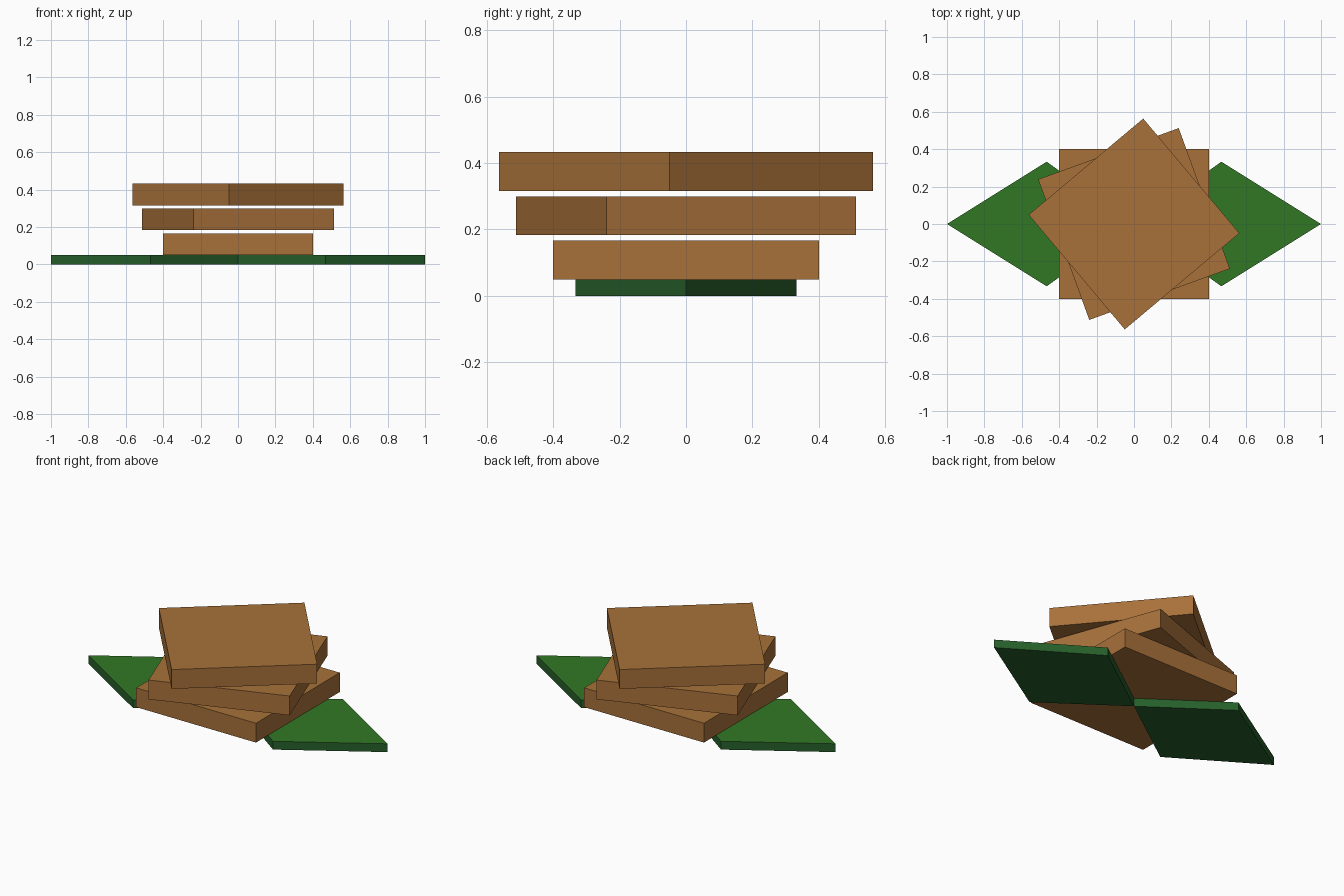
import bpy
import bmesh
from math import radians

cube = bpy.data.objects.get("Cube")
if cube:
    bpy.data.objects.remove(cube, do_unlink=True)


def make_material(name, color):
    mat = bpy.data.materials.new(name)
    mat.use_nodes = True
    mat.diffuse_color = color
    mat.node_tree.nodes["Principled BSDF"].inputs["Base Color"].default_value = color
    return mat


brown = make_material("warm_brown", (0.39, 0.165, 0.042, 1))
leaf_green = make_material("leaf_green", (0.031, 0.185, 0.018, 1))
dark_green = make_material("dark_green", (0.02, 0.117, 0.024, 1))


def make_prism(name, outline, bottom, height, materials):
    """Extrude a counter-clockwise outline upward; a second material goes on the top."""
    bm = bmesh.new()
    base = bm.faces.new([bm.verts.new((x, y, bottom)) for x, y in outline])
    result = bmesh.ops.extrude_face_region(bm, geom=[base], use_keep_orig=True)
    top_verts = [v for v in result["geom"] if isinstance(v, bmesh.types.BMVert)]
    bmesh.ops.translate(bm, verts=top_verts, vec=(0, 0, height))
    bmesh.ops.recalc_face_normals(bm, faces=bm.faces)
    for face in bm.faces:
        if face.normal.z > 0.5:
            face.material_index = len(materials) - 1
    mesh = bpy.data.meshes.new(name)
    bm.to_mesh(mesh)
    bm.free()
    for mat in materials:
        mesh.materials.append(mat)
    obj = bpy.data.objects.new(name, mesh)
    bpy.context.collection.objects.link(obj)
    return obj


# Two diamond leaves meeting at the centre
for side, s in (("left", 1), ("right", -1)):
    diamond = [(0, 0), (s * 0.467, -s * 0.333), (s, 0), (s * 0.467, s * 0.333)]
    make_prism(side + "_leaf", diamond, 0, 0.05, [dark_green, leaf_green])

# Three square slabs, each turned further than the one below
h = 0.4
square = [(-h, -h), (h, -h), (h, h), (-h, h)]
for i, level in enumerate(("bottom", "middle", "top")):
    slab = make_prism(level + "_slab", square, 0.05 + i * 0.1333, 0.1167, [brown])
    slab.rotation_euler.z = radians(20 * i)
